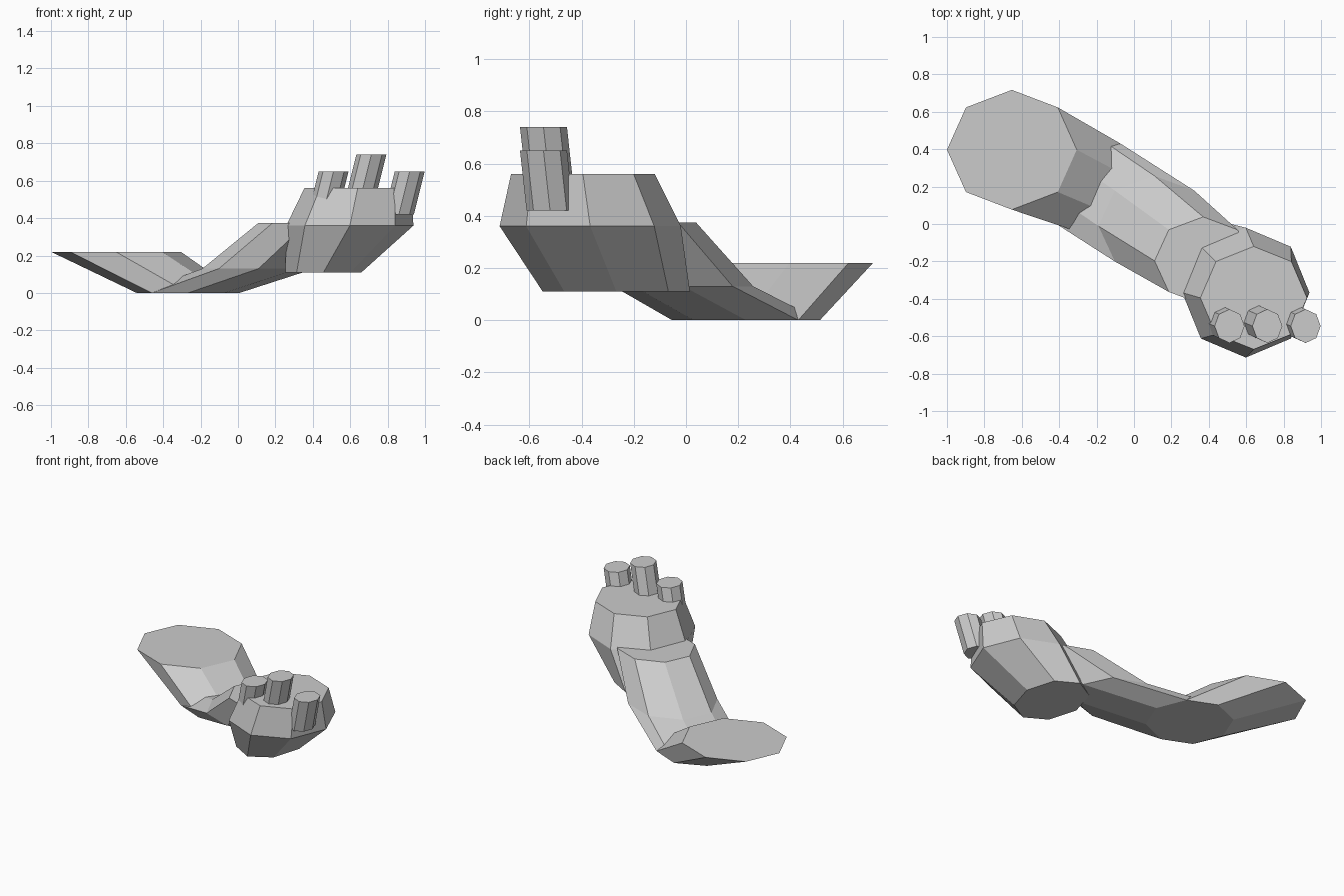
import bpy, bmesh, math

if "Cube" in bpy.data.objects:
    bpy.data.objects.remove(bpy.data.objects["Cube"])

grey = bpy.data.materials.new("light grey")
grey.diffuse_color = (0.6, 0.6, 0.6, 1)
grey.use_nodes = True
grey.node_tree.nodes["Principled BSDF"].inputs["Base Color"].default_value = grey.diffuse_color


def loft(name, rings, sides=8):
    """Skin a stack of level octagons, each (cx, cy, z, rx, ry), and cap the ends."""
    bm = bmesh.new()
    loops = []
    for cx, cy, z, rx, ry in rings:
        loops.append([bm.verts.new((cx + rx * math.cos(2 * math.pi * i / sides),
                                    cy + ry * math.sin(2 * math.pi * i / sides), z))
                      for i in range(sides)])
    for a, b in zip(loops, loops[1:]):
        for i in range(sides):
            j = (i + 1) % sides
            bm.faces.new((a[i], a[j], b[j], b[i]))
    bm.faces.new(loops[0])
    bm.faces.new(loops[-1])
    bmesh.ops.recalc_face_normals(bm, faces=bm.faces)
    mesh = bpy.data.meshes.new(name)
    bm.to_mesh(mesh)
    bm.free()
    mesh.materials.append(grey)
    obj = bpy.data.objects.new(name, mesh)
    bpy.context.collection.objects.link(obj)
    return obj


# Upper arm: wide open end down to the elbow
elbow = (-0.267, 0.23, 0.0, 0.275, 0.283)
loft("upper_arm", [(-0.653, 0.397, 0.22, 0.347, 0.32), elbow])

# Forearm: elbow up to the wrist
loft("forearm", [elbow,
                 (0.11, -0.011, 0.13, 0.30, 0.268),
                 (0.37, -0.197, 0.375, 0.26, 0.235)])

# Palm
loft("palm", [(0.457, -0.267, 0.11, 0.203, 0.282),
              (0.598, -0.367, 0.36, 0.34, 0.347),
              (0.64, -0.395, 0.56, 0.285, 0.275)])

# Three leaning fingers: top centre x, top height
for i, (x, top) in enumerate([(0.511, 0.65), (0.713, 0.74), (0.918, 0.65)]):
    h = top - 0.42
    loft(f"finger_{i + 1}", [(x - 0.25 * h, -0.546 + 0.11 * h, 0.42, 0.08, 0.09),
                             (x, -0.546, top, 0.08, 0.09)])
